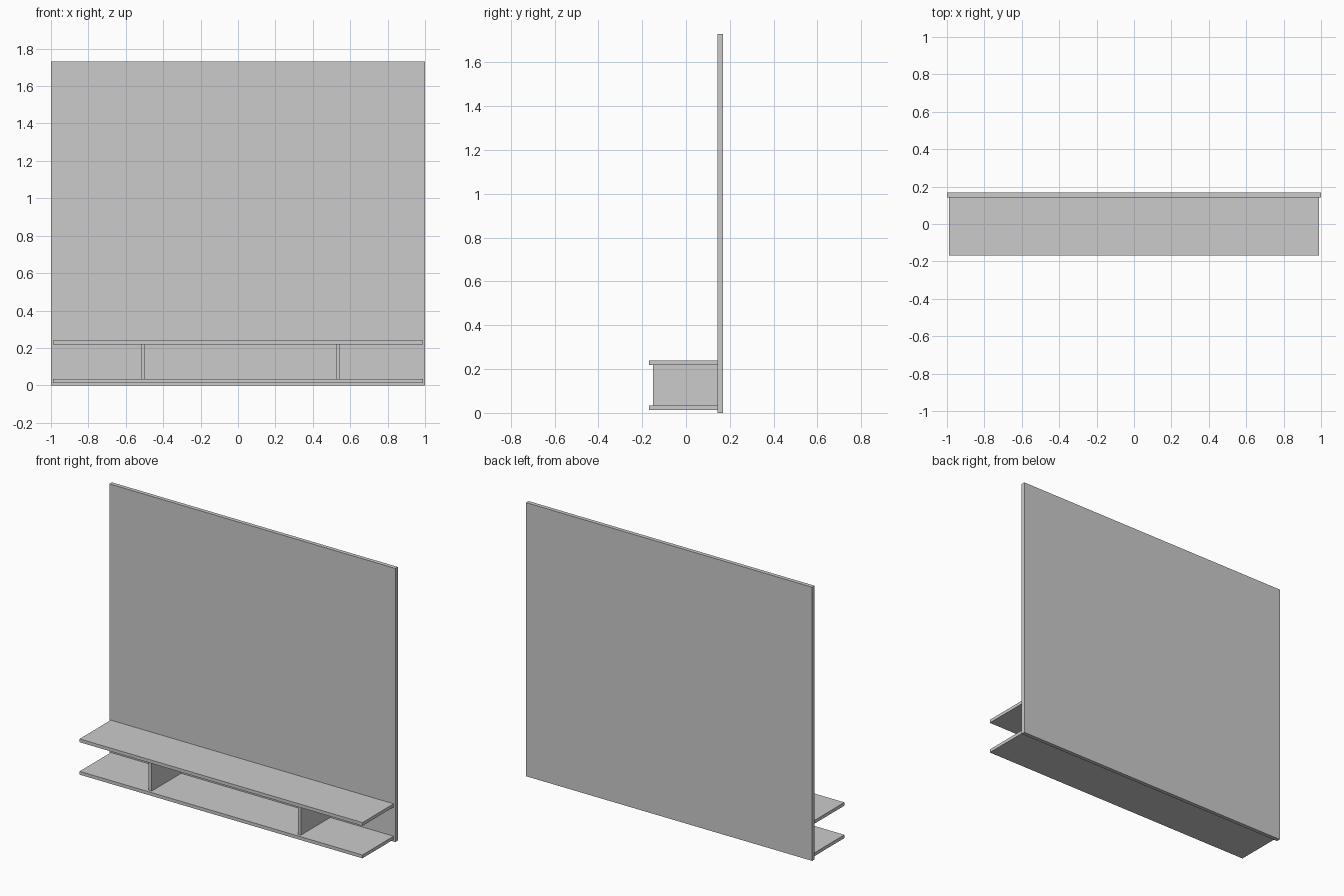
import bpy

cube = bpy.data.objects.get("Cube")
if cube:
    bpy.data.objects.remove(cube, do_unlink=True)

# One plain grey for the whole unit
grey = bpy.data.materials.new("light_grey")
grey.use_nodes = True
colour = (0.6, 0.6, 0.6, 1)
grey.diffuse_color = colour
grey.node_tree.nodes["Principled BSDF"].inputs["Base Color"].default_value = colour


def board(name, x, y, z):
    """Flat board spanning the given (low, high) range on each axis."""
    spans = (x, y, z)
    bpy.ops.mesh.primitive_cube_add(size=1, location=[(a + b) / 2 for a, b in spans])
    obj = bpy.context.object
    obj.name = name
    obj.scale = [b - a for a, b in spans]
    bpy.ops.object.transform_apply(location=False, rotation=False, scale=True)
    obj.data.materials.append(grey)
    return obj


FRONT, PANEL_FRONT, BACK = -0.168, 0.143, 0.168
THICK = 0.021
LOWER, UPPER = 0.013, 0.218

# Tall back panel
board("back_panel", (-1, 1), (PANEL_FRONT, BACK), (0, 1.73))

# Two long shelves
for name, z in (("lower_shelf", LOWER), ("upper_shelf", UPPER)):
    board(name, (-0.99, 0.988), (FRONT, PANEL_FRONT), (z, z + THICK))

# Upright dividers, set slightly back from the shelf edge
for name, x in (("right_divider", -0.519), ("left_divider", 0.524)):
    board(name, (x, x + THICK), (-0.151, PANEL_FRONT), (LOWER + THICK, UPPER))
